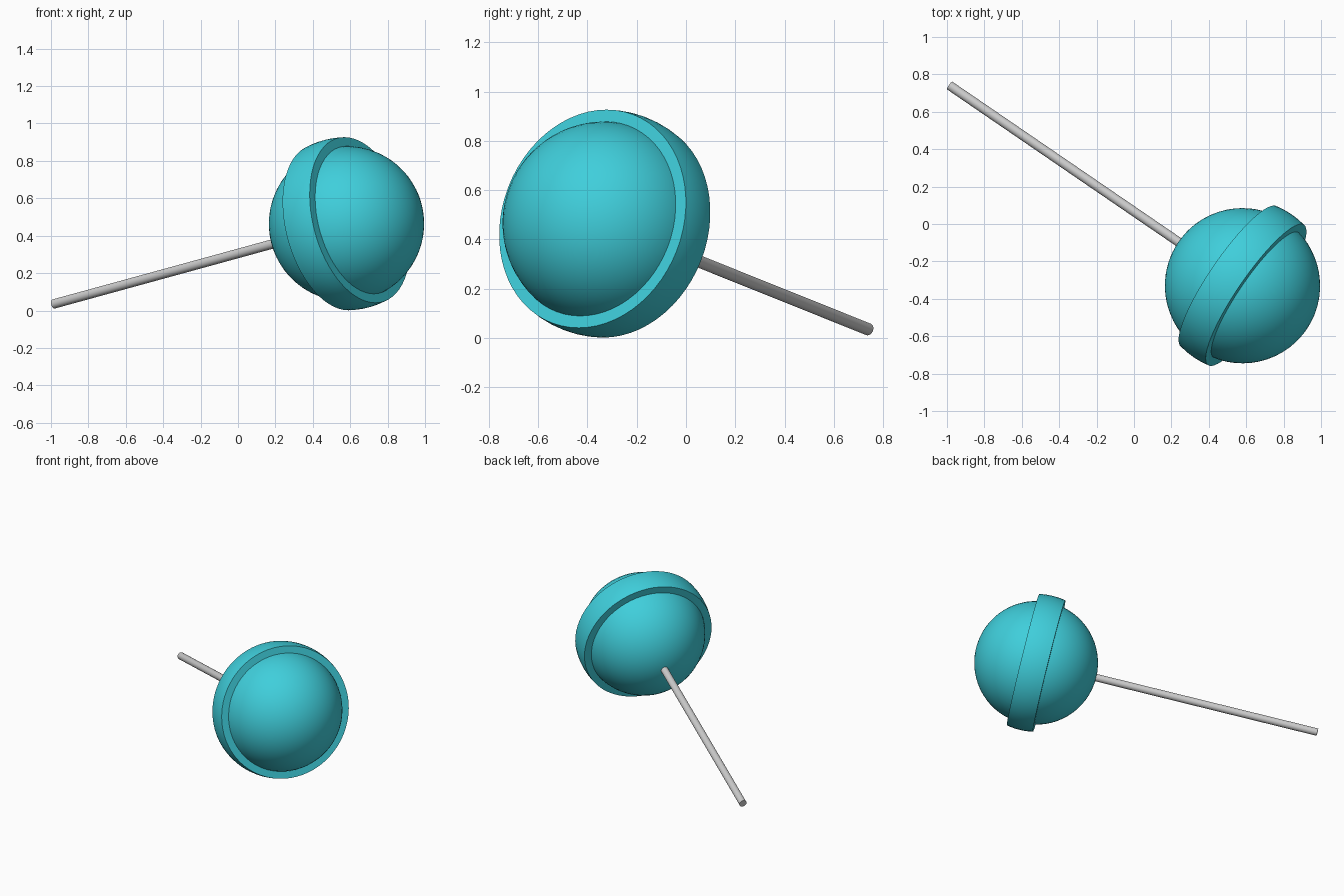
import bpy, math
from mathutils import Vector

if "Cube" in bpy.data.objects:
    bpy.data.objects.remove(bpy.data.objects["Cube"])

center = Vector((0.58, -0.33, 0.464))      # candy centre
tail = Vector((-0.985, 0.74, 0.035))       # free end of the stick
axis = center - tail
rot = axis.to_track_quat('Z', 'Y').to_euler()

candy_mat = bpy.data.materials.new("candy_teal")
candy_mat.diffuse_color = (0.05, 0.62, 0.71, 1)
candy_mat.use_nodes = True
candy_mat.node_tree.nodes["Principled BSDF"].inputs["Base Color"].default_value = candy_mat.diffuse_color


def finish(obj, name, mat=None):
    obj.name = name
    if mat:
        obj.data.materials.append(mat)
    bpy.ops.object.select_all(action='DESELECT')
    bpy.context.view_layer.objects.active = obj
    obj.select_set(True)
    bpy.ops.object.shade_smooth_by_angle(angle=math.radians(35))


# Candy ball
bpy.ops.mesh.primitive_uv_sphere_add(segments=64, ring_count=32, radius=0.415,
                                     location=center, rotation=rot)
finish(bpy.context.object, "candy_ball", candy_mat)

# Raised band around the ball: bulged profile spun about the stick axis
R, half, steps, n = 0.463, 0.09, 6, 64
profile = [(0.39, -half)]
for i in range(steps + 1):
    h = -half + 2 * half * i / steps
    profile.append((math.sqrt(R * R - h * h), h))
profile.append((0.39, half))
m = len(profile)
verts = [(r * math.cos(2 * math.pi * j / n), r * math.sin(2 * math.pi * j / n), h)
         for j in range(n) for r, h in profile]
faces = [(j * m + i, (j + 1) % n * m + i, (j + 1) % n * m + (i + 1) % m, j * m + (i + 1) % m)
         for j in range(n) for i in range(m)]
mesh = bpy.data.meshes.new("candy_band")
mesh.from_pydata(verts, [], faces)
band = bpy.data.objects.new("candy_band", mesh)
bpy.context.collection.objects.link(band)
band.location, band.rotation_euler = center, rot
finish(band, "candy_band", candy_mat)

# Stick, running into the ball
length = axis.length - 0.35
bpy.ops.mesh.primitive_cylinder_add(vertices=32, radius=0.025, depth=length,
                                    location=tail + axis.normalized() * length / 2,
                                    rotation=rot)
finish(bpy.context.object, "stick")
